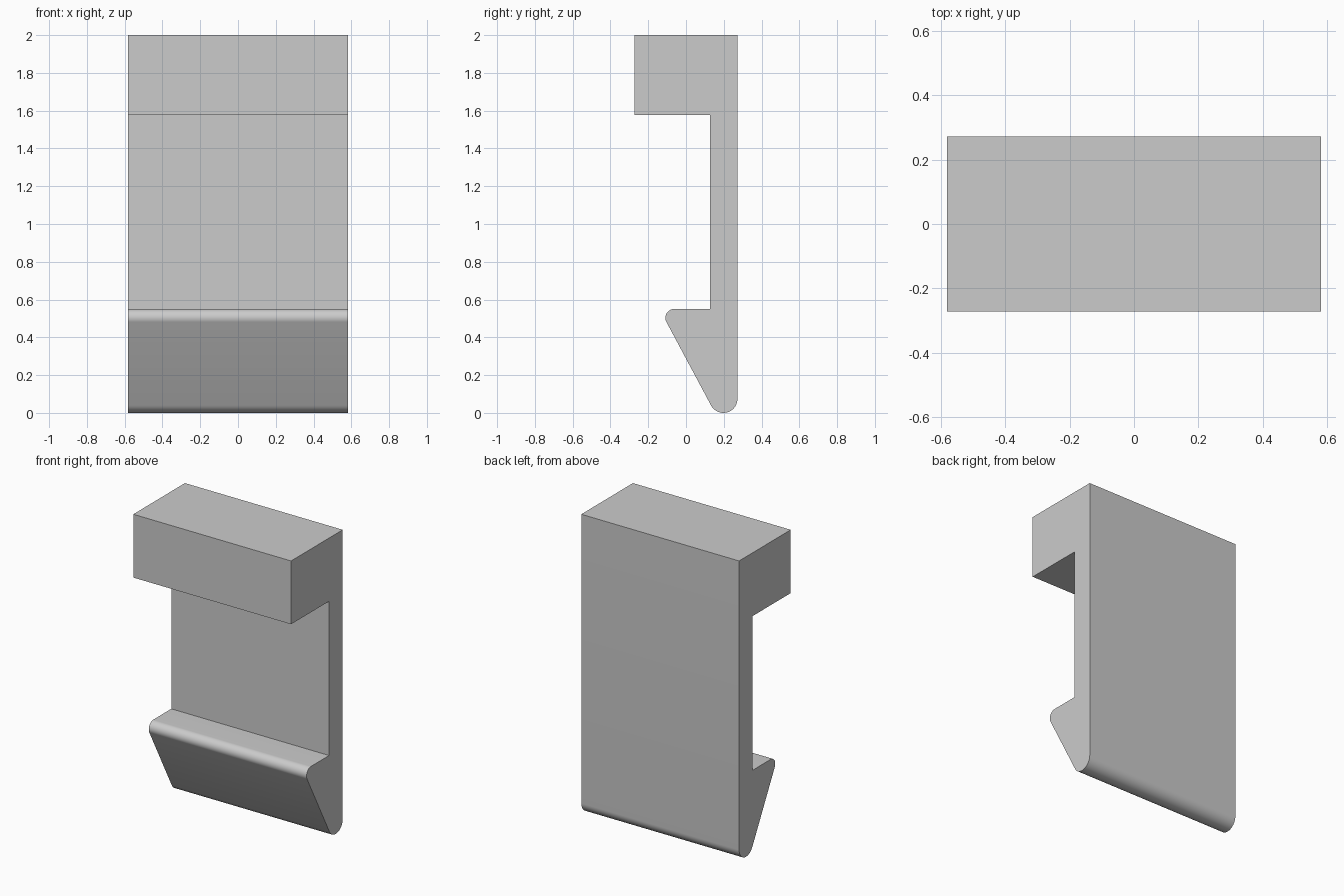
import bpy, bmesh
from math import cos, sin, radians
from mathutils import Vector

cube = bpy.data.objects.get("Cube")
if cube:
    bpy.data.objects.remove(cube, do_unlink=True)

HALF_WIDTH = 0.582
BACK = 0.272


def arc(cy, cz, radius, start, end, steps=20):
    """Points of a rounded corner in the y-z plane, angles in degrees."""
    angles = [radians(start + (end - start) * i / steps) for i in range(steps + 1)]
    return [(cy + radius * cos(a), cz + radius * sin(a)) for a in angles]


# Side profile: top block, thin wall, barbed hook with rounded lip and toe
lip = arc(-0.062, 0.503, 0.047, 90, 208)
toe = arc(BACK - 0.074, 0.074, 0.074, 208, 360)
profile = [(BACK, 2), (-BACK, 2), (-BACK, 1.578), (0.128, 1.578), (0.128, 0.55)] + lip + toe

# Extrude the profile across the width
bm = bmesh.new()
face = bm.faces.new([bm.verts.new((-HALF_WIDTH, y, z)) for y, z in profile])
result = bmesh.ops.extrude_face_region(bm, geom=[face])
moved = [v for v in result["geom"] if isinstance(v, bmesh.types.BMVert)]
bmesh.ops.translate(bm, verts=moved, vec=Vector((2 * HALF_WIDTH, 0, 0)))
bmesh.ops.recalc_face_normals(bm, faces=bm.faces)
mesh = bpy.data.meshes.new("snap_clip")
bm.to_mesh(mesh)
bm.free()

# Plain grey material
grey = bpy.data.materials.new("light grey")
grey.use_nodes = True
colour = (0.6, 0.6, 0.6, 1)
grey.diffuse_color = colour
grey.node_tree.nodes["Principled BSDF"].inputs["Base Color"].default_value = colour
mesh.materials.append(grey)

# Smooth the rounded edges only
clip = bpy.data.objects.new("snap_clip", mesh)
bpy.context.collection.objects.link(clip)
bpy.ops.object.select_all(action="DESELECT")
clip.select_set(True)
bpy.context.view_layer.objects.active = clip
bpy.ops.object.shade_smooth_by_angle(angle=radians(30))
